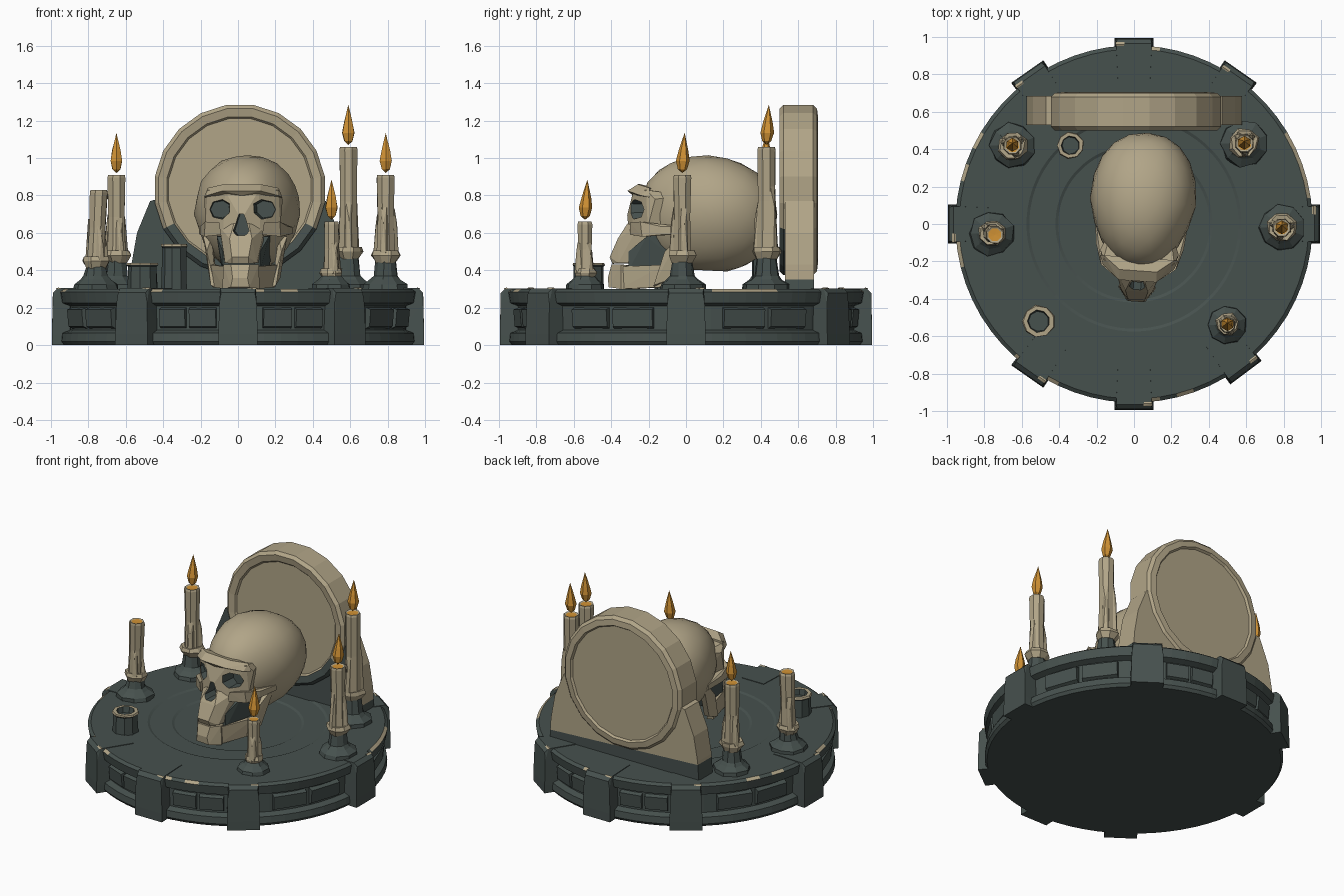
import bpy, bmesh, math, random
from mathutils import Matrix, Vector

if "Cube" in bpy.data.objects:
    bpy.data.objects.remove(bpy.data.objects["Cube"])

random.seed(4)


def material(name, rgb):
    m = bpy.data.materials.new(name)
    m.diffuse_color = (*rgb, 1)
    m.use_nodes = True
    m.node_tree.nodes["Principled BSDF"].inputs["Base Color"].default_value = m.diffuse_color
    return m


STONE = material("dark stone", (0.062, 0.082, 0.076))
BONE = material("bone wax", (0.44, 0.375, 0.245))
FLAME = material("flame orange", (0.64, 0.29, 0.035))
MATS = [STONE, BONE, FLAME]
S, B, F = 0, 1, 2


def finish(name, bm, smooth=None):
    bmesh.ops.recalc_face_normals(bm, faces=bm.faces)
    me = bpy.data.meshes.new(name)
    bm.to_mesh(me)
    bm.free()
    for m in MATS:
        me.materials.append(m)
    ob = bpy.data.objects.new(name, me)
    bpy.context.collection.objects.link(ob)
    if smooth:
        bpy.ops.object.select_all(action='DESELECT')
        ob.select_set(True)
        bpy.context.view_layer.objects.active = ob
        bpy.ops.object.shade_smooth_by_angle(angle=math.radians(smooth))
    return ob


def lathe(name, prof, n, rule, mtx=Matrix(), jitter=0.0, smooth=None):
    """Spin (radius, height) points round z; rule(i, angle) gives the colour."""
    bm = bmesh.new()
    rings = []
    for r, z in prof:
        k = 1 if r == 0 else n
        ring = []
        for j in range(k):
            a = 2 * math.pi * (j + 0.5) / n
            rr = r * (1 + random.uniform(-jitter, jitter))
            ring.append(bm.verts.new((rr * math.cos(a), rr * math.sin(a), z)))
        rings.append(ring)
    for i in range(len(rings) - 1):
        for j in range(n):
            vs = []
            for v in (rings[i][j % len(rings[i])], rings[i][(j + 1) % len(rings[i])],
                      rings[i + 1][(j + 1) % len(rings[i + 1])], rings[i + 1][j % len(rings[i + 1])]):
                if v not in vs:
                    vs.append(v)
            bm.faces.new(vs).material_index = rule(i, 2 * math.pi * (j + 1) / n)
    bm.transform(mtx)
    return finish(name, bm, smooth)


def hull(name, pts, mat, sym=False, mtx=Matrix()):
    """Faceted solid round some points, optionally mirrored across x."""
    bm = bmesh.new()
    pts = list(pts) + ([(-x, y, z) for x, y, z in pts if x] if sym else [])
    for p in pts:
        bm.verts.new(p)
    res = bmesh.ops.convex_hull(bm, input=bm.verts)
    bmesh.ops.delete(bm, geom=list({g for g in res["geom_interior"] if isinstance(g, bmesh.types.BMVert)}),
                     context='VERTS')
    for f in bm.faces:
        f.material_index = mat
    bm.transform(mtx)
    return finish(name, bm)


def turn(deg):
    return Matrix.Rotation(math.radians(deg), 4, 'Z')


# round plinth with a recessed band, chipped upper edge and shallow top rings
base_prof = [(0, 0), (0.935, 0), (0.95, 0.02), (0.945, 0.065), (0.905, 0.08), (0.905, 0.21),
             (0.945, 0.225), (0.955, 0.285), (0.935, 0.30), (0.575, 0.30), (0.56, 0.293),
             (0.42, 0.293), (0.405, 0.286), (0, 0.286)]
lathe("plinth", base_prof, 64, lambda i, a: B if i == 7 and random.random() < 0.3 else S)

# buttress blocks and the wall slabs between them
angles = [0, 55, 90, 125, 180, 235, 270, 307]
for k, a in enumerate(angles):
    hull("buttress", [(x, s * w, z) for s in (-1, 1) for x, w, z in
                      [(0.74, .085, 0.2), (0.74, .085, .304), (0.965, .095, .304), (0.99, .09, .28),
                       (0.99, .1, .225), (0.965, .085, .20), (0.965, .09, .08), (0.995, .105, .06),
                       (0.995, .105, 0), (0.8, .1, 0)]], S, mtx=turn(a))
    hull("buttress_chip", [(0.945, .06, .3), (0.945, .094, .3), (0.972, .098, .30), (0.972, .05, .303),
                           (0.96, .098, .308), (0.96, .05, .308)], B, mtx=turn(a))
    gap = (angles[(k + 1) % 8] - a) % 360
    for t in (0.36, 0.66):
        w = 0.0021 * gap
        hull("wall_slab", [(r, s * w, z) for r, z in
                           [(0.89, .085), (0.89, .205), (0.922, .1), (0.93, .19)] for s in (-1, 1)],
             S, mtx=turn(a + gap * t))

# stand behind the skull: dark front and foot, pale back and sides
half = [(0.58, 0.28), (0.57, 0.43), (0.54, 0.60), (0.47, 0.77), (0.36, 0.80)]
bm = bmesh.new()
outline = half + [(-x, z) for x, z in reversed(half)]
face = bm.faces.new([bm.verts.new((x, 0.53, z)) for x, z in outline])
ext = bmesh.ops.extrude_face_region(bm, geom=[face])
bmesh.ops.translate(bm, vec=(0, 0.155, 0), verts=[v for v in ext["geom"] if isinstance(v, bmesh.types.BMVert)])
if face.is_valid is False or len([f for f in bm.faces if abs(f.calc_center_median().y - .53) < .01]) == 0:
    bm.faces.new([v for v in bm.verts if abs(v.co.y - .53) < .001])
bmesh.ops.bisect_plane(bm, geom=bm.verts[:] + bm.edges[:] + bm.faces[:], plane_co=(0, 0, .38), plane_no=(0.05, 0, 1))
for f in bm.faces:
    c = f.calc_center_median()
    f.material_index = S if c.y < 0.54 or c.z < 0.375 else B
finish("disc_stand", bm)

# upright stone disc with a raised rim on both faces
disc_prof = [(0, .52), (.385, .52), (.395, .508), (.44, .50), (.46, .52), (.46, .68),
             (.44, .70), (.40, .705), (.39, .69), (0, .69)]
to_y = Matrix.Translation((0.01, 0, 0.83)) @ Matrix.Rotation(math.radians(-90), 4, 'X')
lathe("stone_disc", disc_prof, 20,
      lambda i, a: S if i in (2, 3, 4) and math.sin(a) > 0.5 else B, to_y)


# candles
def flat(name, x, y, prof, n, rule, jitter=0.05, lean=(0, 0)):
    sh = Matrix.Identity(4)
    sh[0][2], sh[1][2] = lean
    z0 = prof[0][1]
    m = Matrix.Translation((x, y, z0)) @ sh @ Matrix.Translation((0, 0, -z0))
    return lathe(name, prof, n, rule, m, jitter)


def candle(x, y, cup, top, size, lit, lean=(0, 0)):
    s = size
    flat("candle_holder", x, y, [(0, .285), (.125 * s, .285), (.12 * s, .325), (.085 * s, .35), (.065 * s, .37),
                                 (.055 * s, cup - .01), (0, cup)], 9, lambda i, a: S, 0.07)
    flat("wax_cup", x, y, [(0, cup - .02), (.055 * s, cup - .02), (.078 * s, cup + .02), (.068 * s, cup + .045),
                           (.04, cup + .04), (0, cup + .04)], 8, lambda i, a: B, 0.12)
    flat("candle", x, y, [(0, cup), (.054 * s, cup), (.047 * s, (cup + top) / 2), (.051 * s, top - .015),
                          (.047 * s, top), (.036 * s, top - .004), (0, top - .006)], 8,
         lambda i, a: F if i > 4 else B, 0.04, lean)
    for k in range(3):  # wax drips
        h = (top - cup) * random.uniform(0.35, 0.7)
        hull("wax_drip", [(.03, -.03, cup), (.03, .03, cup), (.068 * s, -.012, cup + .02), (.068 * s, .014, cup + .02),
                          (.062 * s, 0, cup + h * .7), (.045 * s, -.015, cup + h), (.045 * s, .015, cup + h)],
             B, mtx=Matrix.Translation((x, y, 0)) @ turn(k * 125 + 50 * random.random()))
    if lit:
        flat("flame", x, y, [(0, top + .01), (.024, top + .03), (.037, top + .075), (.026, top + .13),
                             (.011, top + .185), (0, top + .225)], 6, lambda i, a: F, 0.06, (0, 0.06))


candle(-0.65, 0.42, .46, .91, 1.0, True)
candle(0.59, 0.43, .48, 1.06, 1.02, True)
candle(0.79, -0.02, .46, .91, 1.0, True)
candle(0.50, -0.54, .365, .66, 0.82, True)
candle(-0.76, -0.05, .43, .83, 0.98, False, (0.04, -0.02))

# empty candle cups with worn pale lips
for x, y, r, h in ((-0.51, -0.52, .088, .44), (-0.34, 0.42, .073, .54)):
    flat("empty_cup", x, y, [(0, .28), (r * .95, .28), (r * .92, h - .02), (r, h - .012), (r * .95, h), (r * .68, h),
                             (r * .62, h - .04), (0, h - .04)], 9, lambda i, a: B if i in (3, 4) else S, 0.04)

# skull: built facing -y, then turned slightly
skull = []
bm = bmesh.new()
bmesh.ops.create_icosphere(bm, subdivisions=3, radius=1)
for v in bm.verts:
    p = Vector([math.copysign(abs(c) ** 0.9, c) for c in v.co])
    width = 0.285 * (1 - 0.22 * max(0, -p.y)) * (1 - 0.2 * max(0, -p.z))
    v.co = (p.x * width, 0.12 + p.y * 0.37 , 0.70 + p.z * 0.315 - 0.03 * max(0, p.y) * max(0, p.z))
    v.co.z = max(v.co.z, 0.40 - 0.05 * (v.co.y - 0.1))
for f in bm.faces:
    f.material_index = B
cranium = finish("cranium", bm, 25)
upper = hull("upper_face", [(.09, -.275, .825), (.19, -.2, .83), (.21, -.15, .78), (.2, -.19, .63), (.1, -.28, .59),
                            (0, -.32, .67), (.03, -.285, .76), (.07, -.28, .79), (.15, 0, .8), (.14, 0, .6)], B, True)
maxilla = hull("upper_jaw", [(.06, -.36, .57), (.12, -.25, .63), (.045, -.405, .47), (.085, -.355, .44),
                             (.045, -.39, .435), (.1, -.2, .44), (.04, -.31, .65), (.1, -.12, .6)], B, True)
cutters = [hull("nose_cutter", [(.012, -.5, .70), (.048, -.5, .61), (.02, -.5, .585),
                                (.012, -.24, .70), (.04, -.24, .61), (.02, -.24, .585)], S, True)]
for s in (-1, 1):  # eye sockets
    cutters.append(hull("eye_cutter", [(s * x, y, z) for y, k in ((-.45, 1.12), (-.19, .75)) for x, z in
                                       [(.122 + k * dx, .725 + k * dz) for dx, dz in
                                        [(-.065, .035), (-.02, .062), (.045, .05), (.07, .0), (.045, -.05),
                                         (-.02, -.06), (-.062, -.02)]]], S))
for ob in (cranium, upper, maxilla):
    bpy.context.view_layer.objects.active = ob
    for c in cutters:
        mod = ob.modifiers.new("cut", 'BOOLEAN')
        mod.operation, mod.object, mod.solver = 'DIFFERENCE', c, 'EXACT'
        bpy.ops.object.modifier_apply(modifier=mod.name)
for c in cutters:
    bpy.data.objects.remove(c)
skull += [cranium, upper, maxilla]
skull.append(hull("brow_ridge", [(.0, -.285, .80), (.1, -.305, .825), (.19, -.23, .80), (.21, -.18, .79),
                                 (.1, -.25, .86), (.19, -.18, .84), (.0, -.24, .83)], B, True))
skull.append(hull("chin", [(.05, -.41, .31), (.04, -.415, .36), (.05, -.395, .43), (.1, -.34, .30), (.095, -.34, .43),
                           (.07, -.25, .30), (.07, -.25, .42)], B, True))
skull.append(hull("mouth_hollow", [(.1, -.3, .40), (.1, -.3, .5), (.13, 0, .42), (.15, 0, .6), (.14, -.2, .58)], S, True))
for s in (-1, 1):
    for name, pts in (
        ("cheekbone", [(.12, -.29, .655), (.11, -.29, .59), (.2, -.23, .66), (.205, -.22, .58), (.235, -.12, .635),
                       (.235, -.12, .59), (.25, .03, .63), (.25, .03, .595), (.2, .03, .61)]),
        ("jaw_side", [(.085, -.35, .30), (.085, -.35, .42), (.17, -.12, .31), (.185, -.1, .43), (.13, -.1, .31),
                      (.15, -.1, .43), (.06, -.3, .30)]),
        ("jaw_hinge", [(.15, -.16, .31), (.175, -.16, .32), (.19, -.05, .36), (.15, -.05, .36), (.2, -.1, .5),
                       (.225, -.02, .58), (.18, -.02, .58), (.22, .03, .57), (.18, .03, .57)]),
    ):
        skull.append(hull(name, [(s * x, y, z) for x, y, z in pts], B))
pose = Matrix.Translation((0.012, -0.4, 0)) @ turn(-4) @ Matrix.Translation((0, 0.4, 0))
for ob in skull:
    ob.data.transform(pose)
